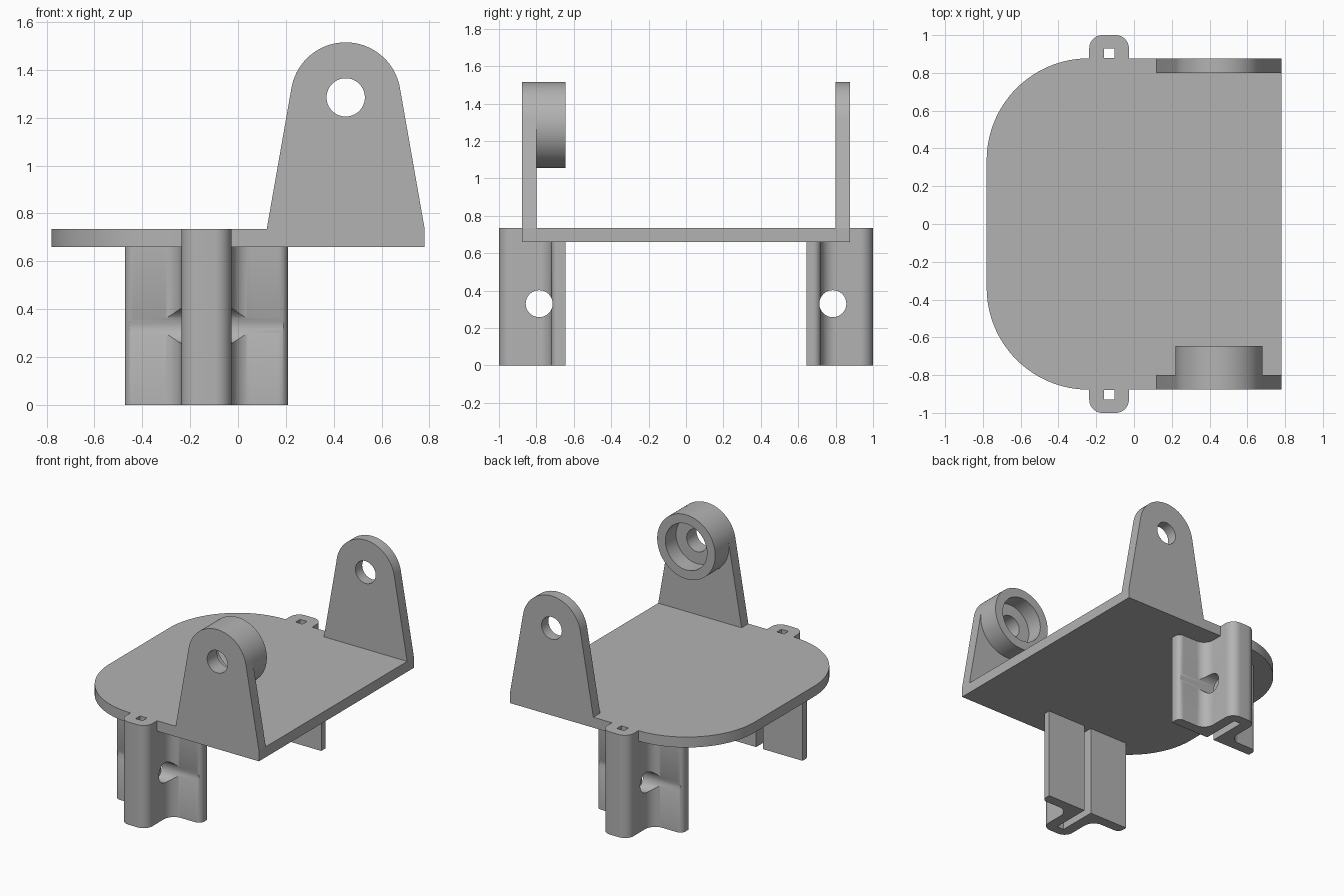
import bpy, bmesh, math
from mathutils import Vector

if "Cube" in bpy.data.objects:
    bpy.data.objects.remove(bpy.data.objects["Cube"], do_unlink=True)

grey = bpy.data.materials.new("plain_grey")
grey.use_nodes = True
grey.diffuse_color = (0.45, 0.45, 0.45, 1)
grey.node_tree.nodes["Principled BSDF"].inputs["Base Color"].default_value = (0.45, 0.45, 0.45, 1)


def arc(cx, cy, r, start, end, n=12):
    angles = [math.radians(start + (end - start) * i / n) for i in range(n + 1)]
    return [(cx + r * math.cos(a), cy + r * math.sin(a)) for a in angles]


def circle(cx, cy, r, n=64):
    return arc(cx, cy, r, 0, 360, n)[:-1]


def prism(name, outline, axis, low, high):
    """Extrude a closed outline along an axis from low to high."""
    place = {"x": lambda p, d: (d, p[0], p[1]),
             "y": lambda p, d: (p[0], d, p[1]),
             "z": lambda p, d: (p[0], p[1], d)}[axis]
    bm = bmesh.new()
    face = bm.faces.new([bm.verts.new(place(p, low)) for p in outline])
    ext = bmesh.ops.extrude_face_region(bm, geom=[face])
    moved = [v for v in ext["geom"] if isinstance(v, bmesh.types.BMVert)]
    shift = Vector(place((0, 0), high - low))
    bmesh.ops.translate(bm, vec=shift, verts=moved)
    bmesh.ops.recalc_face_normals(bm, faces=bm.faces)
    mesh = bpy.data.meshes.new(name)
    bm.to_mesh(mesh)
    bm.free()
    mesh.materials.append(grey)
    obj = bpy.data.objects.new(name, mesh)
    bpy.context.collection.objects.link(obj)
    return obj


def select(obj):
    bpy.ops.object.select_all(action="DESELECT")
    obj.select_set(True)
    bpy.context.view_layer.objects.active = obj


def combine(obj, other, operation="DIFFERENCE"):
    """Cut with or join another solid, then remove that solid."""
    mod = obj.modifiers.new("combine", "BOOLEAN")
    mod.operation, mod.solver, mod.object = operation, "EXACT", other
    select(obj)
    bpy.ops.object.modifier_apply(modifier=mod.name)
    bpy.data.objects.remove(other, do_unlink=True)


MID = -0.132               # x centre of the tabs and legs
BOTTOM, TOP = 0.66, 0.735  # base plate heights
EDGE = 0.877               # half width of the plate
PX, PZ = 0.45, 1.285       # pivot centre

# Base plate with one rounded end and two side tabs
half = [(0.78, EDGE), (MID + 0.105, EDGE)]
half += arc(MID + 0.035, 0.93, 0.07, 0, 90) + arc(MID - 0.035, 0.93, 0.07, 90, 180)
half += [(MID - 0.105, EDGE)] + arc(-0.24, EDGE - 0.54, 0.54, 90, 180, 32)
plate = prism("base_plate", half + [(x, -y) for x, y in reversed(half)], "z", BOTTOM, TOP)

# Half of the leg section: slot, wing, fillet and rounded rib
section = [(0.028, 0.93), (0.028, 0.645), (0.34, 0.645)]
section += arc(0.30, 0.68, 0.04, 0, 90) + arc(0.185, 0.80, 0.08, 270, 180)
section += arc(0.035, 0.93, 0.07, 0, 90)
section += [(-x, y) for x, y in reversed(section)]

# Ear outline, tapering into a round top
ear_outline = [(0.12, TOP), (0.78, TOP)] + arc(PX, PZ, 0.23, 10, 170, 40)

parts = [plate]
for side, s in (("front", -1), ("back", 1)):
    # Square hole through the tab
    square = [(MID + a * 0.028, s * (0.905 + b * 0.025))
              for a, b in ((-1, -1), (1, -1), (1, 1), (-1, 1))]
    combine(plate, prism("tab_cutter", square, "z", 0.6, 0.8))

    # Slotted leg with a cross hole
    leg = prism(side + "_leg", [(MID + x, s * y) for x, y in section], "z", 0, BOTTOM)
    combine(leg, prism("leg_cutter", circle(s * 0.785, 0.33, 0.072), "x", -0.7, 0.5))

    # Upright ear, with a bored boss on the front one
    ear = prism(side + "_ear", ear_outline, "y", s * EDGE, s * 0.80)
    if s < 0:
        combine(ear, prism("boss", circle(PX, PZ, 0.23, 80), "y", -0.85, -0.645), "UNION")
        combine(ear, prism("bore_cutter", circle(PX, PZ, 0.165), "y", -0.765, -0.5))
    combine(ear, prism("pivot_cutter", circle(PX, PZ, 0.08), "y", s * 1.1, s * 0.6))
    parts += [leg, ear]

for part in parts:
    select(part)
    bpy.ops.object.shade_smooth_by_angle(angle=math.radians(30))
